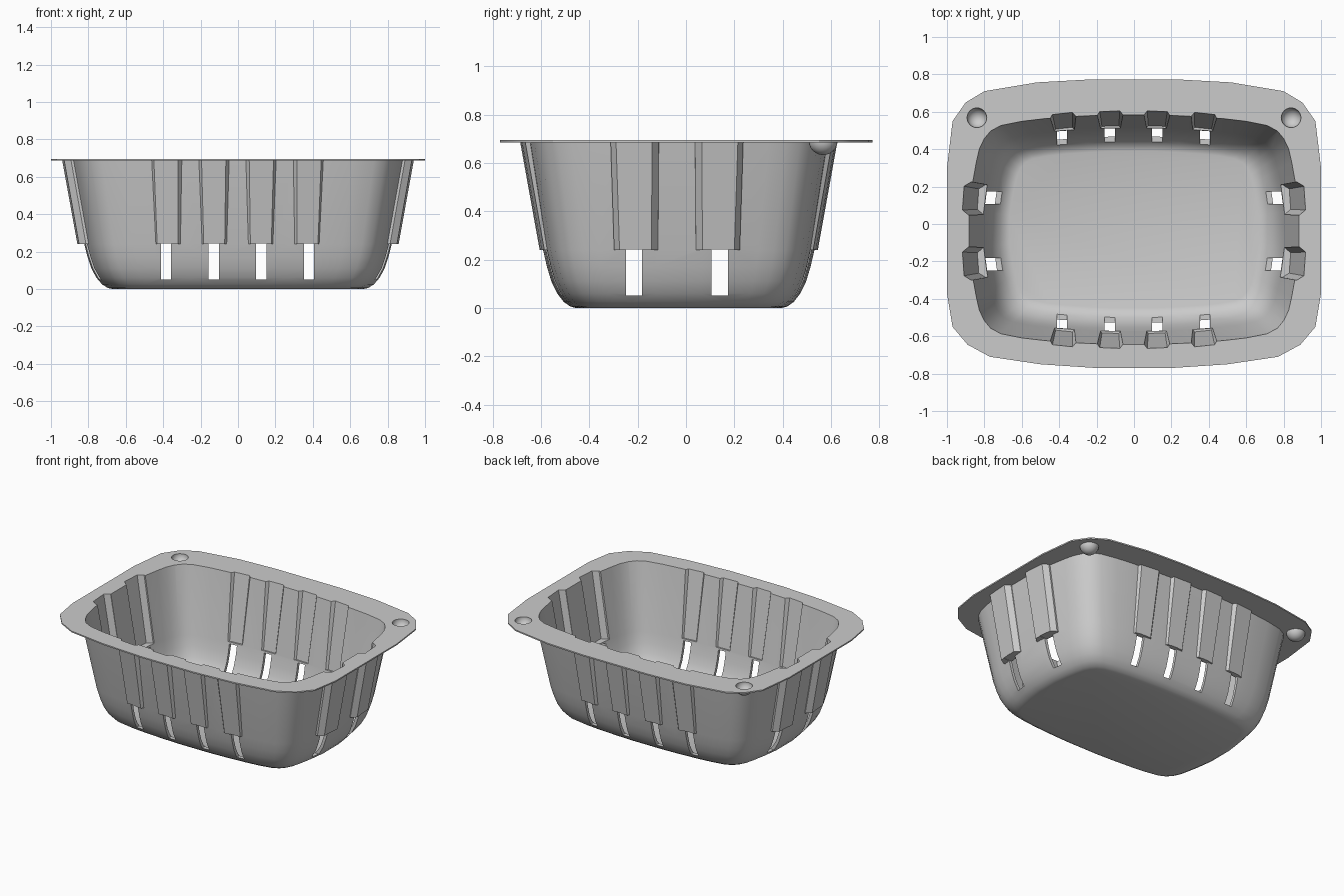
import bpy, bmesh, math
from mathutils import Vector, Matrix

if "Cube" in bpy.data.objects:
    bpy.data.objects.remove(bpy.data.objects["Cube"])

CY = -0.03            # the basin sits slightly forward of the rim centre
TOP, LEDGE = 0.69, 0.24
SLOPE = 0.18          # outward lean of walls and ribs


def make(name, bm):
    bmesh.ops.recalc_face_normals(bm, faces=bm.faces)
    me = bpy.data.meshes.new(name)
    bm.to_mesh(me)
    bm.free()
    ob = bpy.data.objects.new(name, me)
    bpy.context.collection.objects.link(ob)
    return ob


def loft(name, rings):
    bm = bmesh.new()
    loops = [[bm.verts.new(p) for p in ring] for ring in rings]
    n = len(loops[0])
    for a, b in zip(loops, loops[1:]):
        for i in range(n):
            j = (i + 1) % n
            bm.faces.new((a[i], a[j], b[j], b[i]))
    bm.faces.new(loops[0][::-1])
    bm.faces.new(loops[-1])
    return make(name, bm)


def combine(target, tool, op):
    mod = target.modifiers.new("bool", 'BOOLEAN')
    mod.operation, mod.object, mod.solver = op, tool, 'EXACT'
    bpy.context.view_layer.objects.active = target
    bpy.ops.object.modifier_apply(modifier=mod.name)
    bpy.data.objects.remove(tool)


# Basin outline: one quadrant, mirrored into a closed bowed rectangle
quad = [(0.88, 0.11), (0.862, 0.25), (0.842, 0.36), (0.826, 0.43), (0.80, 0.485),
        (0.765, 0.527), (0.71, 0.556), (0.60, 0.578), (0.48, 0.592),
        (0.30, 0.605), (0.14, 0.612)]
outline = (quad + [(-x, y) for x, y in quad[::-1]]
           + [(-x, -y) for x, y in quad] + [(x, -y) for x, y in quad[::-1]])


def basin(name, grow, profile):
    rings = []
    for z, inset in profile:
        fx = (0.88 + grow - inset) / 0.88
        fy = (0.612 + grow - inset * 0.9) / 0.612
        rings.append([(x * fx, y * fy + CY, z) for x, y in outline])
    return loft(name, rings)


tray = basin("tray", 0.022, [(0, 0.23), (0.006, 0.205), (0.025, 0.175), (0.06, 0.145),
                             (0.11, 0.118), (0.17, 0.098), (0.24, 0.08), (TOP, 0)])
hollow = basin("hollow", 0, [(0.02, 0.215), (0.027, 0.19), (0.045, 0.165), (0.075, 0.138),
                             (0.12, 0.113), (0.18, 0.093), (0.25, 0.077), (0.75, -0.0108)])


# Tapered rib prism; its outer face touches (x, y) at rim height
def rib(name, x, y, angle, half, z0, z1, shrink):
    out = Vector((math.cos(angle), math.sin(angle), 0))
    side = Vector((-out.y, out.x, 0))
    rings = []
    for z in (z0, z1):
        w = half - shrink * 0.5 - 0.02 * (TOP - z)
        c = Vector((x, y + CY, z)) + out * ((z - TOP) * SLOPE - shrink)
        rings.append([c + out * n + side * u for n, u in
                      ((0, w - 0.025), (0, -w + 0.025), (-0.035, -w),
                       (-0.07, -w), (-0.07, w), (-0.035, w))])
    return loft(name, rings)


ribs = []
for s in (-1, 1):
    for x, y, tilt in ((-0.385, 0.643, 6), (-0.13, 0.655, 2), (0.125, 0.655, -2), (0.38, 0.643, -6)):
        ribs.append((x, s * y, s * math.radians(90 + tilt), 0.09))
    for y, tilt in ((0.17, 4), (-0.185, -4)):
        a = math.radians(tilt)
        ribs.append((s * 0.935, y, a if s > 0 else math.pi - a, 0.10))
for r in ribs:
    combine(tray, rib("rib", *r, LEDGE, TOP, 0), 'UNION')

# Thin flat rim
edge = [(0.2, -0.77), (0.5, -0.75), (0.77, -0.71), (0.89, -0.645), (0.97, -0.55), (1.0, -0.37),
        (1.0, 0.30), (0.97, 0.55), (0.90, 0.65), (0.80, 0.71), (0.52, 0.757), (0.25, 0.772)]
edge += [(-x, y) for x, y in edge[::-1]]
rim = loft("rim", [[(x, y, z) for x, y in edge] for z in (0.686, 0.695)])
combine(tray, rim, 'UNION')


# Round locating cups in the two back corners
def ball(x, r, half):
    bm = bmesh.new()
    bmesh.ops.create_uvsphere(bm, u_segments=24, v_segments=12, radius=r,
                              matrix=Matrix.Translation((x, 0.568, 0.693)))
    if half:
        cut = bmesh.ops.bisect_plane(bm, geom=bm.verts[:] + bm.edges[:] + bm.faces[:],
                                     plane_co=(0, 0, 0.691), plane_no=(0, 0, 1), clear_outer=True)
        rim_edges = [e for e in cut["geom_cut"] if isinstance(e, bmesh.types.BMEdge)]
        bmesh.ops.holes_fill(bm, edges=rim_edges, sides=0)
    return make("cup", bm)


for s in (-1, 1):
    combine(tray, ball(s * 0.84, 0.06, True), 'UNION')

# Carve the inside, the rib channels and the cups
combine(tray, hollow, 'DIFFERENCE')
for r in ribs:
    combine(tray, rib("channel", *r, LEDGE + 0.014, 0.75, 0.023), 'DIFFERENCE')
for s in (-1, 1):
    combine(tray, ball(s * 0.84, 0.053, False), 'DIFFERENCE')


# Drain slots run straight through opposite walls, below the ribs
def slot(x, y, sx, sy):
    bm = bmesh.new()
    bmesh.ops.create_cube(bm, size=1, matrix=Matrix.Translation((x, y, 0.147))
                          @ Matrix.Diagonal((sx, sy, 0.19, 1)))
    return make("slot", bm)


for x in (-0.385, -0.13, 0.125, 0.38):
    combine(tray, slot(x, CY, 0.055, 1.7), 'DIFFERENCE')
for y in (0.17, -0.185):
    combine(tray, slot(0, y + CY, 2.2, 0.067), 'DIFFERENCE')

bpy.ops.object.select_all(action='DESELECT')
tray.select_set(True)
bpy.context.view_layer.objects.active = tray
bpy.ops.object.shade_smooth_by_angle(angle=math.radians(25))
